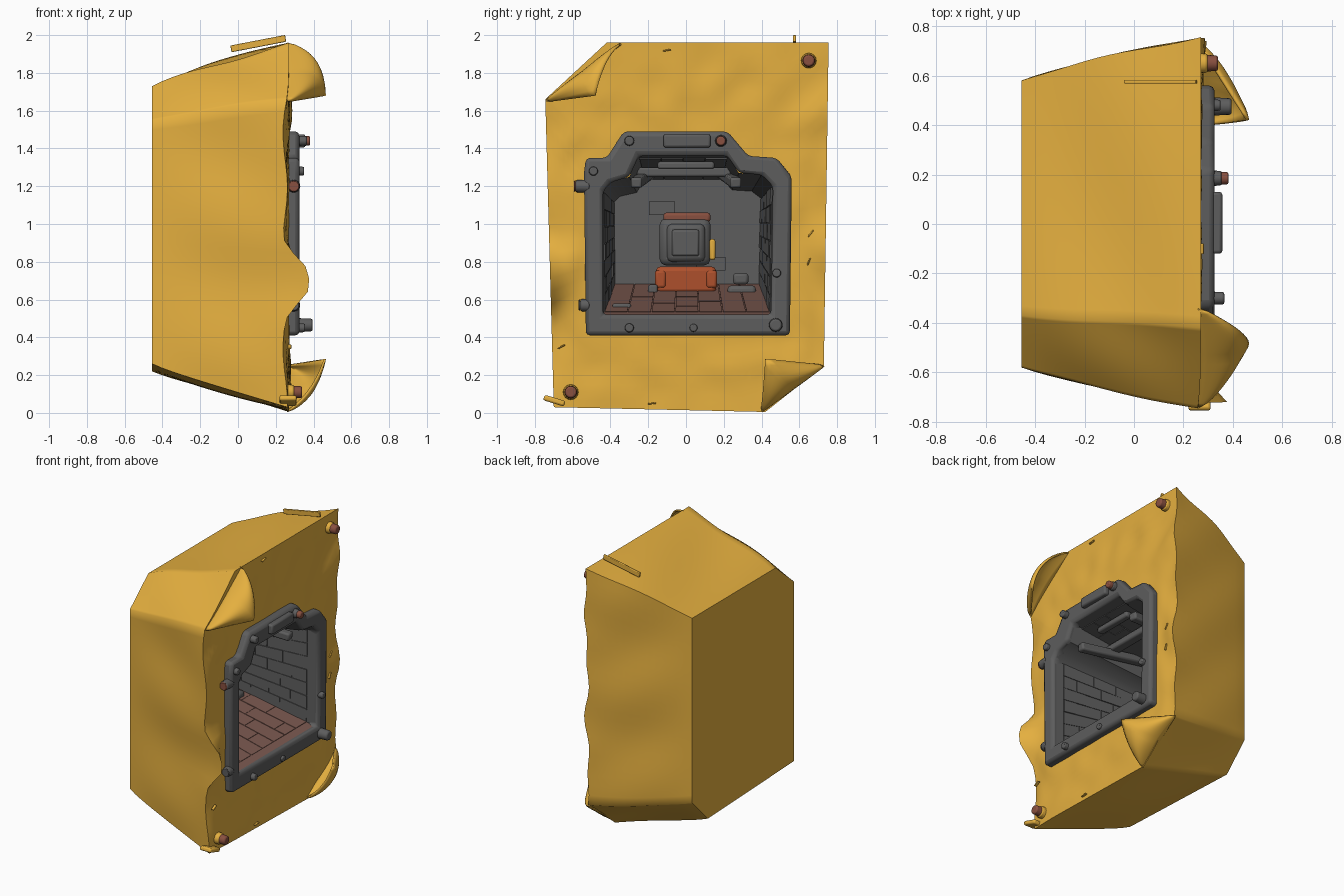
import bpy, bmesh, math, random
from mathutils import Vector, Matrix, noise

if "Cube" in bpy.data.objects:
    bpy.data.objects.remove(bpy.data.objects["Cube"])

random.seed(4)

def material(name, rgb):
    m = bpy.data.materials.new(name)
    m.diffuse_color = (*rgb, 1)
    m.use_nodes = True
    m.node_tree.nodes["Principled BSDF"].inputs["Base Color"].default_value = m.diffuse_color
    return m

YELLOW = material("yellow_cover", (0.78, 0.43, 0.05))
GREY = material("dark_grey_metal", (0.11, 0.11, 0.11))
BROWN = material("brown_floor", (0.20, 0.10, 0.08))
RED = material("red_seat", (0.42, 0.08, 0.025))
RUST = material("rust_caps", (0.25, 0.08, 0.05))

def finish(name, bm, mats, bevel=0, thick=0, smooth=35):
    bmesh.ops.recalc_face_normals(bm, faces=bm.faces)
    me = bpy.data.meshes.new(name)
    bm.to_mesh(me)
    bm.free()
    ob = bpy.data.objects.new(name, me)
    bpy.context.collection.objects.link(ob)
    for m in (mats if isinstance(mats, list) else [mats]):
        me.materials.append(m)
    if thick:
        s = ob.modifiers.new("thickness", 'SOLIDIFY')
        s.thickness, s.offset = thick, 0
    if bevel:
        b = ob.modifiers.new("bevel", 'BEVEL')
        b.width, b.segments, b.limit_method = bevel, 2, 'ANGLE'
    bpy.ops.object.select_all(action='DESELECT')
    ob.select_set(True)
    bpy.context.view_layer.objects.active = ob
    bpy.ops.object.shade_smooth_by_angle(angle=math.radians(smooth))
    return ob

def box(name, lo, hi, mat, bevel=0.012, rot=None):
    lo, hi = Vector(lo), Vector(hi)
    bm = bmesh.new()
    r = rot if rot else Matrix()
    bmesh.ops.create_cube(bm, size=1, matrix=Matrix.Translation((lo + hi) / 2) @ r @ Matrix.Diagonal((*(hi - lo), 1)))
    return finish(name, bm, mat, bevel)

def stud(name, start, length, radius, mat, axis='X'):
    rot = Matrix.Rotation(math.pi / 2, 4, 'Y') if axis == 'X' else Matrix.Rotation(math.pi / 2, 4, 'X')
    step = Vector((length / 2, 0, 0)) if axis == 'X' else Vector((0, -length / 2, 0))
    bm = bmesh.new()
    bmesh.ops.create_cone(bm, cap_ends=True, segments=16, radius1=radius, radius2=radius * 0.9, depth=length,
                          matrix=Matrix.Translation(Vector(start) + step) @ rot)
    return finish(name, bm, mat, min(radius, length) * 0.25)

def bridge(bm, a, b, mat=0):
    n = len(a)
    for i in range(n):
        bm.faces.new((a[i], a[(i + 1) % n], b[(i + 1) % n], b[i])).material_index = mat

def ray_hit(poly, c, d):
    # farthest crossing of a ray from c with the outline
    best = 0
    for p, q in zip(poly, poly[1:] + poly[:1]):
        p, e = Vector(p) - c, Vector(q) - Vector(p)
        det = d.x * e.y - d.y * e.x
        if abs(det) > 1e-9:
            t, s = (p.x * e.y - p.y * e.x) / det, (p.x * d.y - p.y * d.x) / det
            if -1e-6 <= s <= 1 + 1e-6:
                best = max(best, t)
    return c + d * best

# outlines in (y, z)
BACK = [(-.58, .26), (.40, .22), (.58, .40), (.58, 1.73), (-.37, 1.73), (-.58, 1.55)]
FRONT = [(-.70, .03), (.42, .005), (.73, .25), (.755, 1.96), (-.42, 1.96), (-.745, 1.66)]
RIM = [(-.53, .41), (.55, .41), (.56, 1.25), (.48, 1.35), (.33, 1.36), (.22, 1.49),
       (-.33, 1.49), (-.42, 1.35), (-.53, 1.35), (-.54, 1.27)]
HOLE = [(-.44, .52), (.45, .52), (.46, 1.20), (.40, 1.26), (.28, 1.27), (.22, 1.36),
        (-.25, 1.36), (-.30, 1.25), (-.40, 1.22), (-.44, 1.17)]

def sample(poly, n=24):
    return [Vector(p).lerp(Vector(q), i / n) for p, q in zip(poly, poly[1:] + poly[:1]) for i in range(n)]

def edge_wave(p):
    # ruffled front edge: one large bulge on the -y side, ripples on both
    w = min(1, max(0, (abs(p.x) - .5) / .2)) * min(1, max(0, (1.9 - p.y) / .3))
    if p.x < 0:
        return w * (.12 * math.exp(-abs((p.y - .71) / .145) ** 3) + .012 * math.sin(11 * p.y + 1) - .02)
    return w * (.012 * math.sin(16 * p.y) + .012 * math.sin(9 * p.y))

# padded yellow cover: tapered sides plus front sheet running in to the opening
bm = bmesh.new()
back, front = sample(BACK), sample(FRONT)
mid = Vector((0, .95))
rings = []
for k in range(15):
    s = k / 14
    ring = []
    for a, b in zip(back, front):
        p = a.lerp(b, s ** 0.88)
        fold = math.sin(math.pi * s) * .016 * math.sin(9 * p.y + 2.5 * s + 4 * p.x)
        p = mid + (p - mid) * (1 + fold)
        ring.append(bm.verts.new((-.455 + .725 * s + edge_wave(b) * s ** 4, p.x, p.y)))
    rings.append(ring)
for k in range(1, 11):
    t = k / 10
    ring = []
    for b in front:
        h = ray_hit(RIM, mid, (b - mid).normalized())
        h = mid + (h - mid) * .95
        p = b.lerp(h, t)
        x = .27 + edge_wave(b) * (1 - t) ** 2 + .016 * math.sin(math.pi * t) * noise.noise(Vector((p.x * 6, p.y * 6, 1)))
        ring.append(bm.verts.new((x, p.x, p.y)))
    rings.append(ring)
for a, b in zip(rings, rings[1:]):
    bridge(bm, a, b)
bm.faces.new(rings[0])
finish("yellow_cover", bm, YELLOW, smooth=62)

# peeled corner flaps curling out of the two cut corners
def flap(name, a, b, tip, bend, out):
    a, b, tip, bend, out = map(Vector, (a, b, tip, bend, out))
    bm = bmesh.new()
    n, m, grid = 20, 10, []
    for i in range(n + 1):
        u = i / n
        base = a.lerp(b, u)
        w = math.sin(math.pi * u) ** .7
        if u < .5:
            free = a.lerp(tip, 2 * u)
        else:
            v = 2 * u - 1
            free = (1 - v) ** 2 * tip + 2 * v * (1 - v) * bend + v * v * b
        ctrl = base + (Vector((.19, 0, 0)) + out) * w
        grid.append([bm.verts.new((1 - v) ** 2 * base + 2 * v * (1 - v) * ctrl + v * v * free)
                     for v in [j / m for j in range(m + 1)]])
    for i in range(n):
        for j in range(m):
            bm.faces.new((grid[i][j], grid[i + 1][j], grid[i + 1][j + 1], grid[i][j + 1]))
    bmesh.ops.remove_doubles(bm, verts=bm.verts, dist=.0005)
    finish(name, bm, YELLOW, thick=.012, smooth=70)

flap("top_corner_flap", (.26, -.74, 1.65), (.26, -.34, 1.955), (.46, -.48, 1.68), (.45, -.43, 1.90), (0, -.02, .03))
flap("bottom_corner_flap", (.26, .73, .25), (.26, .40, .01), (.46, .42, .285), (.40, .41, .10), (-.02, .01, -.02))

# heavy frame around the opening
bm = bmesh.new()
loops = [[bm.verts.new((x, *p)) for p in poly] for x, poly in ((.21, RIM), (.325, RIM), (.325, HOLE), (.21, HOLE))]
for i in range(4):
    bridge(bm, loops[i], loops[(i + 1) % 4])
finish("opening_frame", bm, GREY, bevel=.022)

# cabin interior: tapered tube with a sloping brown floor
BX = -.385
def deep(p, f=1):
    # point of the hole outline moved f of the way to the back wall
    y, z = p
    return Vector((.29 + (BX - .29) * f, y * (1 - .13 * f), z + f * (.68 + (z - .52) * .667 - z)))
bm = bmesh.new()
a = [bm.verts.new(deep(p, 0)) for p in HOLE]
b = [bm.verts.new(deep(p)) for p in HOLE]
bridge(bm, a, b)
bm.faces.new(b)
bm.faces.ensure_lookup_table()
bm.faces[0].material_index = 1
finish("cabin_lining", bm, [GREY, BROWN])

# staggered plates lining the floor and walls
def plates(name, quad, rows, cols, mat, thick=.007):
    q = [Vector(p) for p in quad]
    nrm = (q[1] - q[0]).cross(q[3] - q[0]).normalized()
    if nrm.dot(Vector((-.05, 0, .95)) - q[0]) < 0:
        nrm = -nrm
    at = lambda u, v: q[0].lerp(q[1], u).lerp(q[3].lerp(q[2], u), v)
    bm = bmesh.new()
    for r in range(rows):
        cuts = [0] + [(c + .5 * (r % 2) + random.uniform(-.15, .15)) / cols for c in range(1 - r % 2, cols)] + [1]
        for u0, u1 in zip(cuts, cuts[1:]):
            g, v0, v1 = .002, r / rows + .003, (r + 1) / rows - .003
            t = thick * random.uniform(.5, 1.2)
            c = [at(u0 + g, v0), at(u1 - g, v0), at(u1 - g, v1), at(u0 + g, v1)]
            lo, hi = [bm.verts.new(p) for p in c], [bm.verts.new(p + nrm * t) for p in c]
            bridge(bm, lo, hi)
            bm.faces.new(hi)
    finish(name, bm, mat)

wall = lambda i, j: [deep(HOLE[i], .08), deep(HOLE[i]), deep(HOLE[j]), deep(HOLE[j], .08)]
plates("floor_planks", wall(0, 1), 7, 3, BROWN, .004)
plates("right_wall_plates", wall(1, 2), 7, 3, GREY)
plates("left_wall_plates", wall(0, 9), 7, 3, GREY)
plates("ceiling_plates", wall(5, 6), 4, 3, GREY)
plates("back_wall_plates", [(BX, -.37, .68), (BX, .38, .68), (BX, .38, 1.12), (BX, -.37, 1.12)], 6, 6, GREY)

# ceiling beams and light bar
for s in (-1, 1):
    box("ceiling_beam", (-.33, s * .23 - .03, 1.215), (.24, s * .23 + .03, 1.27), GREY,
        rot=Matrix.Rotation(math.radians(5), 4, 'Y') @ Matrix.Rotation(s * .12, 4, 'Z'))
box("cross_beam", (-.05, -.26, 1.25), (.02, .24, 1.30), GREY)
box("light_bar", (.14, -.15, 1.29), (.19, .15, 1.33), GREY)

# seat against the back wall
box("seat_base", (-.38, -.16, .63), (-.22, .16, .775), RED, .025)
for s in (-1, 1):
    box("seat_side_block", (-.36, s * .135 - .03, .66), (-.215, s * .135 + .03, .755), RED, .015)
box("seat_back", (-.38, -.14, .78), (-.28, .13, 1.03), GREY, .035)
box("seat_pad", (-.30, -.10, .80), (-.25, .10, 1.00), GREY, .03)
box("seat_pad_centre", (-.26, -.075, .83), (-.235, .07, .97), GREY, .012)
box("headrest", (-.38, -.12, 1.01), (-.30, .13, 1.06), RUST, .015)
box("seat_lever", (-.32, .125, .81), (-.28, .155, .92), YELLOW, .01)

# loose boxes on the floor
box("floor_box", (-.32, .22, .60), (-.20, .37, .675), GREY, .02)
box("small_box", (-.33, .25, .68), (-.23, .33, .74), GREY, .015)
box("floor_block", (-.28, -.20, .61), (-.20, -.15, .68), GREY)
box("front_floor_block", (.02, -.39, .52), (.13, -.29, .58), GREY)

# raised plate and studs on the frame
box("frame_plate", (.31, -.12, 1.405), (.357, .13, 1.475), GREY, .012)
for y, z, r, l in ((-.49, 1.28, .025, .04), (-.30, 1.44, .027, .055), (-.30, .45, .025, .045),
                   (.04, .45, .022, .03), (.475, .465, .037, .085), (.48, .74, .024, .04)):
    stud("frame_stud", (.31, y, z), l, r, GREY)
stud("rust_stud_base", (.31, .185, 1.44), .045, .032, GREY)
stud("rust_stud", (.34, .185, 1.44), .042, .027, RUST)
for z, end, cap in ((1.20, .585, RUST), (.57, .56, GREY)):
    stud("side_peg", (.295, -.51, z), end - .51, .035, GREY, 'Y')
    stud("side_peg_cap", (.295, -end, z), .008, .03, cap, 'Y')

# corner fasteners on the cover
for y, z in ((.65, 1.865), (-.61, .11)):
    stud("fastener_ring", (.25, y, z), .05, .042, YELLOW)
    stud("fastener_cap", (.29, y, z), .05, .034, RUST)

# torn strips standing off the cover
box("top_torn_strip", (-.04, .567, 1.937), (.255, .582, 1.973), YELLOW, .004, Matrix.Rotation(-.19, 4, 'Y'))
box("bottom_torn_tab", (.22, -.755, .05), (.31, -.64, .08), YELLOW, .01, Matrix.Rotation(-.3, 4, 'X'))
for y, z, a in ((-.10, 1.92, .2), (-.18, .05, .1), (.65, .80, 1.2), (-.66, .35, .5), (.66, .95, .9)):
    box("cover_crease", (.262, y - .022, z - .004), (.282, y + .022, z + .004), YELLOW, .003, Matrix.Rotation(a, 4, 'X'))
